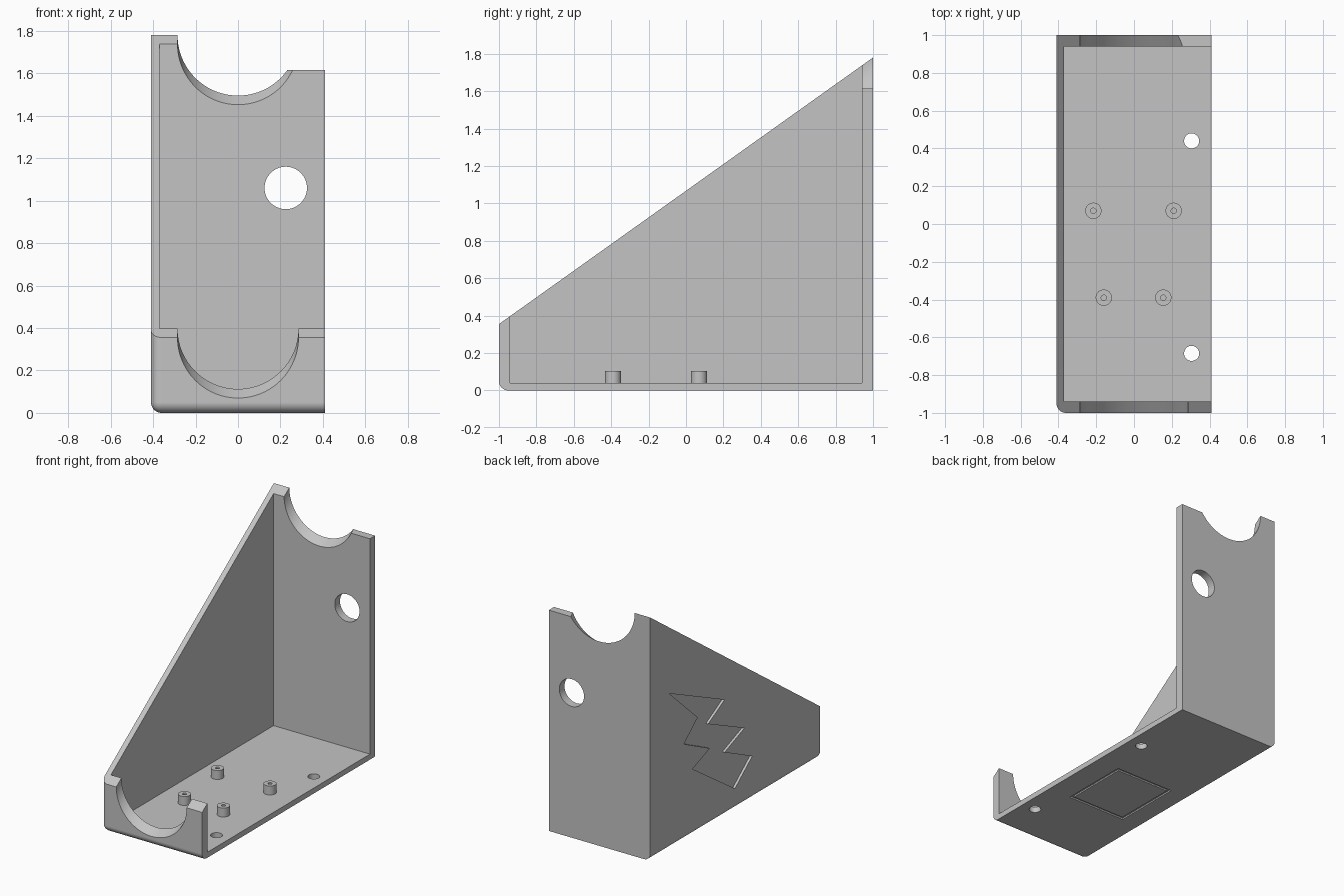
import bpy, bmesh
from math import sin, cos, tau
from mathutils import Vector

if "Cube" in bpy.data.objects:
    bpy.data.objects.remove(bpy.data.objects["Cube"])

grey = bpy.data.materials.new("plain grey")
grey.use_nodes = True
grey.diffuse_color = (0.55, 0.55, 0.55, 1)
grey.node_tree.nodes["Principled BSDF"].inputs["Base Color"].default_value = grey.diffuse_color

W, L = 0.41, 1.0                 # half width, half length
FLOOR, END, RIM = 0.04, 0.06, 0.285
SLOPE, MID = 0.7125, 1.0675      # sloping top edge: z = MID + SLOPE * y


def make(name, bm):
    bmesh.ops.recalc_face_normals(bm, faces=bm.faces)
    mesh = bpy.data.meshes.new(name)
    bm.to_mesh(mesh)
    bm.free()
    mesh.materials.append(grey)
    obj = bpy.data.objects.new(name, mesh)
    bpy.context.collection.objects.link(obj)
    return obj


def prism(name, points, sweep):
    """Extrude a flat outline along the sweep vector."""
    bm = bmesh.new()
    face = bm.faces.new([bm.verts.new(p) for p in points])
    ext = bmesh.ops.extrude_face_region(bm, geom=[face], use_keep_orig=True)
    verts = [g for g in ext["geom"] if isinstance(g, bmesh.types.BMVert)]
    bmesh.ops.translate(bm, verts=verts, vec=Vector(sweep))
    return make(name, bm)


def box(name, lo, hi):
    x, y, z = lo
    X, Y, Z = hi
    return prism(name, [(x, y, z), (X, y, z), (X, Y, z), (x, Y, z)], (0, 0, Z - z))


def ring(radius, n, place):
    return [place(radius * cos(tau * i / n), radius * sin(tau * i / n)) for i in range(n)]


def pin(name, x, y, radius, low, high, n=32):
    return prism(name, ring(radius, n, lambda u, v: (x + u, y + v, low)), (0, 0, high - low))


def activate(obj):
    bpy.ops.object.select_all(action='DESELECT')
    obj.select_set(True)
    bpy.context.view_layer.objects.active = obj


def cut(obj, cutter):
    activate(obj)
    mod = obj.modifiers.new("cut", 'BOOLEAN')
    mod.operation, mod.solver, mod.object = 'DIFFERENCE', 'EXACT', cutter
    bpy.ops.object.modifier_apply(modifier=mod.name)
    bpy.data.objects.remove(cutter)


def smooth(obj):
    activate(obj)
    bpy.ops.object.shade_smooth_by_angle(angle=0.5)
    mod = obj.modifiers.new("normals", 'WEIGHTED_NORMAL')
    mod.keep_sharp = True


# Solid block with the three edges at the lower front corner rounded
bm = bmesh.new()
bmesh.ops.create_cube(bm, size=2)
for v in bm.verts:
    v.co = (v.co.x * W, v.co.y * L, (v.co.z + 1) * 0.95)
corner = min(bm.verts, key=lambda v: sum(v.co))
bmesh.ops.bevel(bm, geom=list(corner.link_edges), offset=0.05, segments=8,
                profile=0.5, affect='EDGES')
bracket = make("bracket", bm)

# Hollow interior, open on one side
cut(bracket, box("interior", (FLOOR - W, END - L, FLOOR), (1, L - END, 3)))

# Sloping top
cut(bracket, prism("slope", [(-1, -2, MID - 2 * SLOPE), (-1, 2, MID + 2 * SLOPE),
                             (-1, 2, 4), (-1, -2, 4)], (2, 0, 0)))

# Round cradle running along the slope through both end walls
cut(bracket, prism("cradle", ring(RIM, 96, lambda u, v: (u, -1.5, MID - 1.5 * SLOPE + v)),
                   (0, 3, 3 * SLOPE)))

# Lowered corner of the back wall
cut(bracket, box("lowered_corner", (0.1, 0.8, 1.615), (1, 1.2, 3)))

# Cable hole in the back wall and screw holes in the floor
cut(bracket, prism("cable_hole", ring(0.1, 64, lambda u, v: (0.225 + u, 0.8, 1.06 + v)),
                   (0, 0.4, 0)))
for y in (0.44, -0.685):
    cut(bracket, pin("screw_hole", 0.305, y, 0.04, -0.1, 0.2))

# Zigzag recess in the outer side wall
zigzag = [(0.78, 1.14), (0.14, 0.85), (0.33, 0.745), (-0.09, 0.555), (0.14, 0.465),
          (-0.18, 0.315), (0.02, 0.155), (0.51, 0.485), (0.31, 0.56), (0.61, 0.705),
          (0.45, 0.84)]
cut(bracket, prism("zigzag", [(-W - 0.05, y, z) for y, z in zigzag], (0.068, 0, 0)))

# Rectangular groove under the floor
groove = box("groove", (-0.24, -0.405, -0.05), (0.23, 0.105, 0.01))
cut(groove, box("groove_core", (-0.22, -0.385, -0.1), (0.21, 0.085, 0.1)))
cut(bracket, groove)
smooth(bracket)

# Mounting posts with pilot holes
for i, (x, y) in enumerate([(-0.215, 0.07), (0.21, 0.07), (-0.16, -0.39), (0.155, -0.39)]):
    post = pin(f"mounting_post_{i + 1}", x, y, 0.043, FLOOR - 0.005, 0.105)
    cut(post, pin("pilot_hole", x, y, 0.014, FLOOR + 0.005, 0.2, 20))
    smooth(post)
